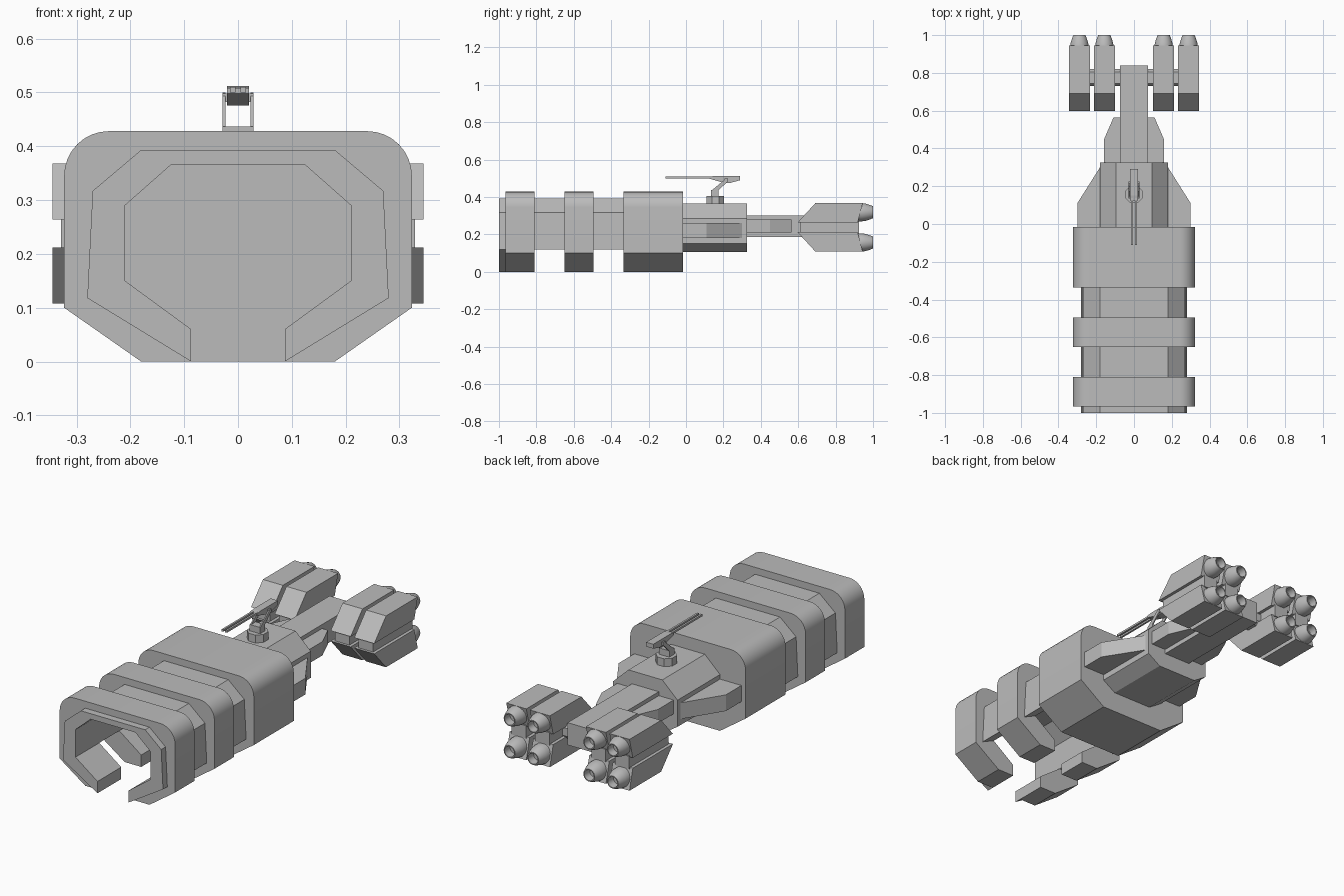
import bpy, bmesh, math
from mathutils import Vector

cube = bpy.data.objects.get("Cube")
if cube:
    bpy.data.objects.remove(cube)

grey = bpy.data.materials.new("hull_grey")
grey.use_nodes = True
colour = (0.5, 0.5, 0.5, 1)
grey.diffuse_color = colour
grey.node_tree.nodes["Principled BSDF"].inputs["Base Color"].default_value = colour


def finish(name, bm, smooth=False):
    bmesh.ops.recalc_face_normals(bm, faces=bm.faces)
    mesh = bpy.data.meshes.new(name)
    bm.to_mesh(mesh)
    bm.free()
    mesh.materials.append(grey)
    obj = bpy.data.objects.new(name, mesh)
    bpy.context.collection.objects.link(obj)
    if smooth:
        bpy.ops.object.select_all(action='DESELECT')
        obj.select_set(True)
        bpy.context.view_layer.objects.active = obj
        bpy.ops.object.shade_smooth_by_angle(angle=math.radians(30))
    return obj


def prism(name, points, axis, start, end, smooth=False):
    """Extrude a flat outline along the given axis."""
    place = {'x': lambda p, d: (d, p[0], p[1]),
             'y': lambda p, d: (p[0], d, p[1]),
             'z': lambda p, d: (p[0], p[1], d)}[axis]
    bm = bmesh.new()
    a = [bm.verts.new(place(p, start)) for p in points]
    b = [bm.verts.new(place(p, end)) for p in points]
    bm.faces.new(a)
    bm.faces.new(b[::-1])
    for i in range(len(a)):
        j = (i + 1) % len(a)
        bm.faces.new((a[i], b[i], b[j], a[j]))
    return finish(name, bm, smooth)


def box(name, x, y, z):
    return prism(name, [(x[0], y[0]), (x[1], y[0]), (x[1], y[1]), (x[0], y[1])], 'z', *z)


def lathe(name, profile, centre, steps=24):
    """Spin (radius, y) pairs about a line along y."""
    bm = bmesh.new()
    rings = []
    for r, y in profile:
        rings.append([bm.verts.new((centre[0] + r * math.cos(t), y, centre[1] + r * math.sin(t)))
                      for t in (2 * math.pi * k / steps for k in range(steps))])
    for p, q in zip(rings, rings[1:]):
        for k in range(steps):
            n = (k + 1) % steps
            bm.faces.new((p[k], p[n], q[n], q[k]))
    bm.faces.new(rings[0])
    bm.faces.new(rings[-1])
    return finish(name, bm, True)


def mirrored(half):
    return half + [(-x, z) for x, z in reversed(half)]


# Cargo hull cross-sections, right half from the bottom up
gap = 0.087
shell_outer = [(0.28, 0.118), (0.27, 0.317), (0.18, 0.393)]
shell_inner = [(0.21, 0.15), (0.21, 0.29), (0.125, 0.365)]
radius = 0.083
fillet = [(0.24 + radius * math.cos(t), 0.345 + radius * math.sin(t))
          for t in (math.pi / 2 * k / 8 for k in range(9))]
block_outer = [(0.18, 0), (0.323, 0.10)] + fillet


def channel(outer, inner):
    return mirrored(outer) + mirrored(inner)[::-1]


open_inner = [(gap, 0.06)] + shell_inner
prism("front_lip", channel([(gap, 0)] + shell_outer, open_inner), 'y', -1, -0.965)
for name, start, end in (("front_rib", -0.965, -0.81), ("middle_rib", -0.65, -0.495)):
    prism(name, channel([(gap, 0)] + block_outer, open_inner), 'y', start, end, True)
for name, start, end in (("front_shell", -0.81, -0.65), ("rear_shell", -0.495, -0.335)):
    prism(name, channel(shell_outer, shell_inner), 'y', start, end)
prism("main_block", mirrored(block_outer), 'y', -0.335, -0.015, True)

# Rear body, side wings, neck and tail beam
prism("rear_body", mirrored([(0.11, 0.105), (0.18, 0.15), (0.18, 0.285), (0.095, 0.365)]),
      'y', -0.015, 0.325)
for side, s in (("left", 1), ("right", -1)):
    prism(side + "_wing", [(s * x, y) for x, y in
          ((0.1, -0.015), (0.3, -0.015), (0.3, 0.11), (0.18, 0.3), (0.1, 0.3))],
          'z', 0.18, 0.262)
prism("neck", mirrored([(0.158, 0.325), (0.158, 0.45), (0.108, 0.565)]), 'z', 0.21, 0.28)
box("tail_beam", (-0.075, 0.075), (0.325, 0.84), (0.187, 0.3))

# Cross arm that carries the engine clusters
arm = [(0.775 + y, 0.2375 + z) for y, z in
       ((-0.045, -0.02), (-0.03, -0.04), (0.03, -0.04), (0.045, -0.02),
        (0.045, 0.02), (0.03, 0.04), (-0.03, 0.04), (-0.045, 0.02))]
prism("engine_arm", arm, 'x', -0.26, 0.26)

# Engine pods: two columns on each side, upper and lower
middle = 0.2375
pod = [(0.597, 0.026), (0.692, 0.13), (0.945, 0.13), (0.918, 0.026)]
nozzle = [(0.049, 0.91), (0.049, 0.94), (0.046, 0.96), (0.038, 0.985), (0.032, 1.0),
          (0.027, 1.0), (0.024, 0.96)]
for side, s in (("left", 1), ("right", -1)):
    for column, cx in (("inner", 0.157), ("outer", 0.289)):
        x = s * cx
        tag = side + "_" + column
        box(tag + "_pod_core", (x - 0.04, x + 0.04), (0.61, 0.925), (0.205, 0.27))
        for level, v in (("upper", 1), ("lower", -1)):
            prism(f"{tag}_{level}_pod", [(y, middle + v * z) for y, z in pod],
                  'x', x - 0.056, x + 0.056)
            lathe(f"{tag}_{level}_nozzle", nozzle, (x, middle + v * 0.081))

# Gun turret
base = [(0.05 * math.cos(t), 0.157 + 0.05 * math.sin(t))
        for t in (math.pi / 4 * (k + 0.5) for k in range(8))]
prism("turret_base", base, 'z', 0.36, 0.405)
box("turret_bracket", (-0.029, 0.029), (0.135, 0.175), (0.4, 0.437))
strut = [(0.135, 0.405), (0.165, 0.405), (0.168, 0.43), (0.225, 0.485), (0.215, 0.5), (0.14, 0.437)]
for side, s in (("left", 1), ("right", -1)):
    prism(side + "_strut", strut, 'x', s * 0.023, s * 0.029)
    box(side + "_barrel", (s * 0.01 - 0.005, s * 0.01 + 0.005), (-0.11, 0.16), (0.5, 0.51))
box("gun_pivot", (-0.029, 0.029), (0.207, 0.225), (0.482, 0.498))
prism("gun_body", [(0.125, 0.508), (0.125, 0.498), (0.2, 0.476), (0.24, 0.476),
                   (0.29, 0.49), (0.29, 0.512), (0.15, 0.512)], 'x', -0.02, 0.02)
